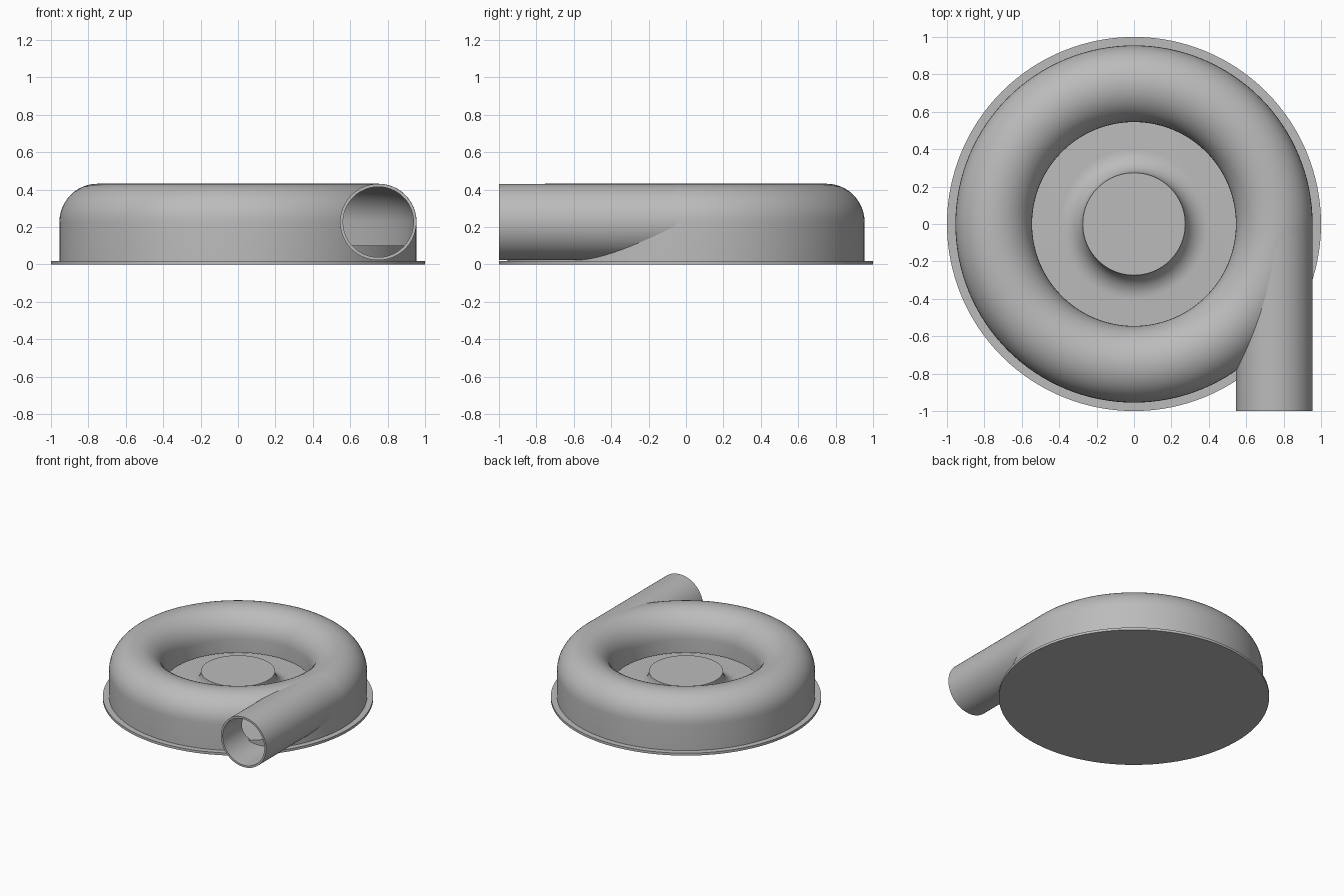
import bpy, bmesh
from math import sin, cos, pi, radians
from mathutils import Matrix, Vector

cube = bpy.data.objects.get("Cube")
if cube:
    bpy.data.objects.remove(cube)

grey = bpy.data.materials.new("plain grey")
grey.use_nodes = True
color = (0.5, 0.5, 0.5, 1)
grey.diffuse_color = color
grey.node_tree.nodes["Principled BSDF"].inputs["Base Color"].default_value = color

RING, MID, OUTER, WALL = 0.75, 0.227, 0.205, 0.015   # tube centre radius, height, radius, thickness
PLATE, FLOOR, LIP, HUB_TOP = 0.02, 0.1, 0.12, 0.225
SIDES = 128


def make_object(name, bm):
    bmesh.ops.recalc_face_normals(bm, faces=bm.faces)
    mesh = bpy.data.meshes.new(name)
    bm.to_mesh(mesh)
    bm.free()
    obj = bpy.data.objects.new(name, mesh)
    bpy.context.collection.objects.link(obj)
    mesh.materials.append(grey)
    return obj


def lathe(name, profile):
    bm = bmesh.new()
    verts = [bm.verts.new((r, 0, z)) for r, z in profile]
    edges = [bm.edges.new(pair) for pair in zip(verts, verts[1:])]
    bmesh.ops.spin(bm, geom=verts + edges, cent=(0, 0, 0), axis=(0, 0, 1),
                   angle=2 * pi, steps=SIDES, use_merge=True)
    bmesh.ops.remove_doubles(bm, verts=bm.verts, dist=1e-5)
    return make_object(name, bm)


def arc(cx, cz, radius, start, end, steps=24):
    angles = [radians(start + (end - start) * i / steps) for i in range(steps + 1)]
    return [(cx + radius * cos(a), cz + radius * sin(a)) for a in angles]


def rod(name, radius, y0, y1, lowest=0):
    bm = bmesh.new()
    turn = Matrix.Translation((RING, (y0 + y1) / 2, MID)) @ Matrix.Rotation(pi / 2, 4, "X")
    bmesh.ops.create_cone(bm, cap_ends=True, segments=96, radius1=radius,
                          radius2=radius, depth=y1 - y0, matrix=turn)
    for v in bm.verts:
        v.co.z = max(v.co.z, lowest)
    bmesh.ops.remove_doubles(bm, verts=bm.verts, dist=1e-5)
    return make_object(name, bm)


def cut(target, cutter):
    mod = target.modifiers.new("cut", "BOOLEAN")
    mod.operation = "DIFFERENCE"
    mod.solver = "EXACT"
    mod.object = cutter
    bpy.context.view_layer.objects.active = target
    bpy.ops.object.modifier_apply(modifier=mod.name)


# Round mounting plate
base_plate = lathe("base_plate", [(0, 0), (1, 0), (1, PLATE), (0, PLATE)])

# Hollow ring casing with inner lip, floor and filleted hub in one section
fillet = HUB_TOP - FLOOR
hub_radius = 0.274
casing = lathe("casing",
               [(0, PLATE), (RING + OUTER, PLATE)]
               + arc(RING, MID, OUTER, 0, 180)
               + [(RING - OUTER, LIP), (RING - OUTER + WALL, LIP)]
               + arc(RING, MID, OUTER - WALL, 180, 0)
               + [(RING + OUTER - WALL, FLOOR)]
               + arc(hub_radius + fillet, HUB_TOP, fillet, 270, 180, 12)
               + [(0, HUB_TOP)])

# Outlet pipe leaving the ring at a tangent
outlet_pipe = rod("outlet_pipe", OUTER - 0.001, -1, 0)
inset = OUTER - WALL / 2
ring_cutter = lathe("ring_cutter",
                    [(0, -0.1), (RING + inset, -0.1)]
                    + arc(RING, MID, inset, 0, 180)
                    + [(RING - inset, LIP), (0, LIP)])
bore_cutter = rod("bore_cutter", OUTER - WALL - 0.002, -1.1, 0)
opening_cutter = rod("opening_cutter", OUTER - WALL - 0.002, -1.1, 0, FLOOR + 0.002)

cut(outlet_pipe, ring_cutter)
cut(outlet_pipe, bore_cutter)
cut(casing, opening_cutter)
for helper in (ring_cutter, bore_cutter, opening_cutter):
    bpy.data.objects.remove(helper)

# Smooth curved walls with crisp rims
for obj in (base_plate, casing, outlet_pipe):
    bpy.ops.object.select_all(action="DESELECT")
    obj.select_set(True)
    bpy.context.view_layer.objects.active = obj
    bpy.ops.object.shade_smooth_by_angle(angle=radians(35))
